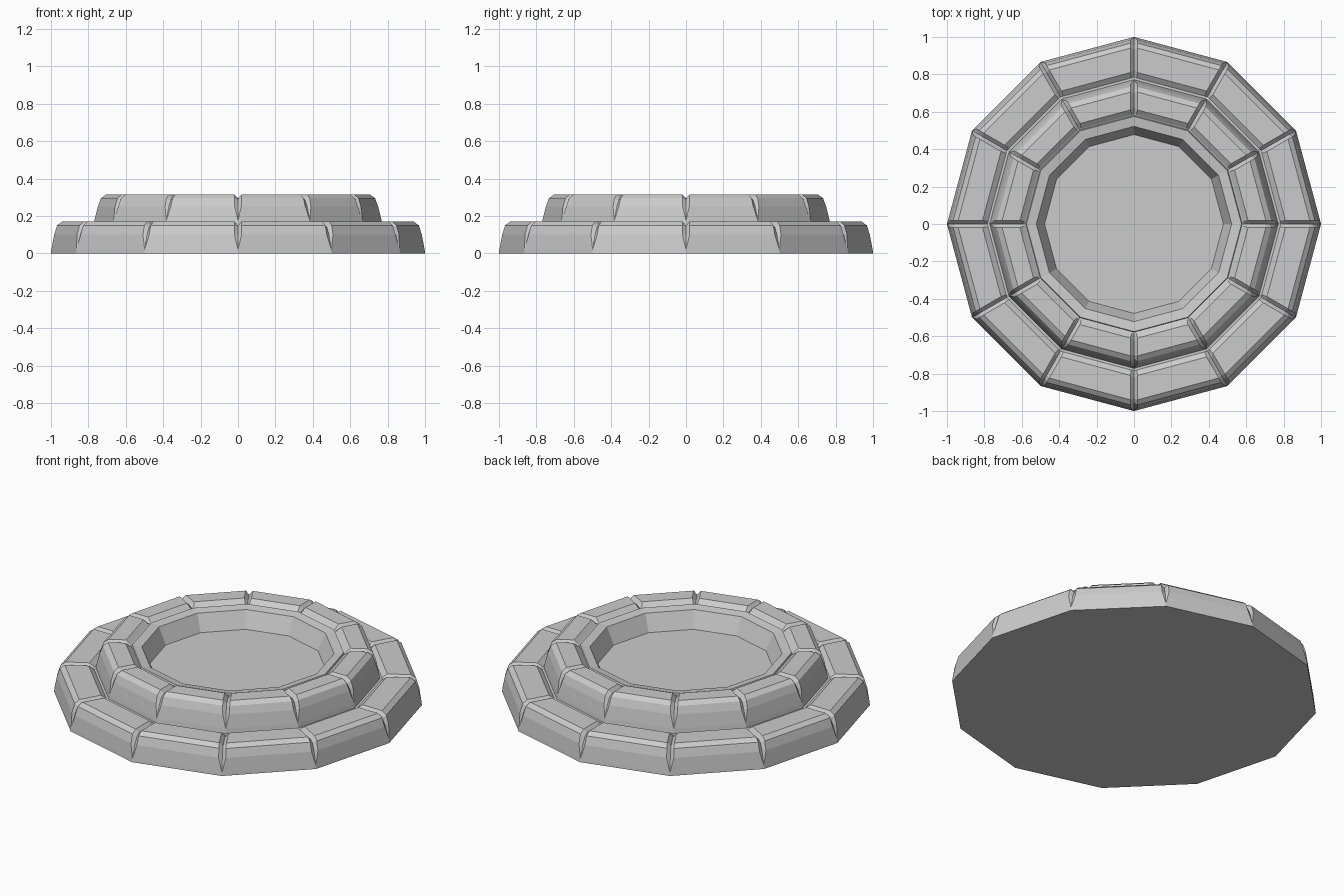
import bpy, bmesh
from math import sin, cos, pi
from mathutils import Vector

if "Cube" in bpy.data.objects:
    bpy.data.objects.remove(bpy.data.objects["Cube"])

N = 12


def corner(i):
    a = 2 * pi * i / N
    return Vector((cos(a), sin(a), 0))


def loft(name, stations, cap_first=False, cap_last=False):
    """Join closed-around stations (equal-length point lists) into one mesh."""
    bm = bmesh.new()
    cols = [[bm.verts.new(p) for p in s] for s in stations]
    for a, b in zip(cols, cols[1:] + cols[:1]):
        for j in range(len(a) - 1):
            bm.faces.new((a[j], b[j], b[j + 1], a[j + 1]))
    if cap_first:
        bm.faces.new([c[0] for c in reversed(cols)])
    if cap_last:
        bm.faces.new([c[-1] for c in cols])
    bmesh.ops.remove_doubles(bm, verts=bm.verts, dist=1e-5)
    bmesh.ops.dissolve_degenerate(bm, dist=1e-5, edges=bm.edges)
    me = bpy.data.meshes.new(name)
    bm.to_mesh(me)
    bm.free()
    ob = bpy.data.objects.new(name, me)
    bpy.context.collection.objects.link(ob)
    return ob


def stone_ring(name, profile, cap):
    """Profile rows: radius, height, joint half width, joint inset in r and z."""
    stations = []
    for i in range(N):
        d = corner(i)
        for side in (-1, 0, 1):
            along = (corner(i + side) - d).normalized() if side else Vector()
            pts = []
            for r, z, w, dr, dz in profile:
                if side:
                    pts.append(d * r + along * w + Vector((0, 0, z)))
                else:
                    pts.append(d * (r - dr) + Vector((0, 0, z - dz)))
            stations.append(pts)
    return loft(name, stations, cap_first=cap)


# lower course of stones, closed underneath
stone_ring("lower_stone_ring", [
    (1.00, 0.00, 0, 0, 0),
    (0.998, 0.02, 0, 0, 0),
    (0.988, 0.10, 0.02, 0.015, 0),
    (0.972, 0.15, 0.02, 0.02, 0.012),
    (0.945, 0.17, 0.02, 0.01, 0.022),
    (0.815, 0.17, 0.02, -0.01, 0.022),
    (0.785, 0.148, 0.015, 0, 0.005),
    (0.76, 0.148, 0, 0, 0)], True)

# upper course of stones
stone_ring("upper_stone_ring", [
    (0.772, 0.145, 0, 0, 0),
    (0.768, 0.175, 0, 0, 0),
    (0.754, 0.25, 0.018, 0.014, 0),
    (0.738, 0.295, 0.02, 0.018, 0.012),
    (0.71, 0.315, 0.02, 0.01, 0.022),
    (0.615, 0.315, 0.02, -0.01, 0.022),
    (0.588, 0.293, 0.012, 0, 0.005),
    (0.575, 0.285, 0, 0, 0)], False)

# inner rim, sloping wall and floor of the basin
basin = [(0.585, 0.27), (0.575, 0.297), (0.522, 0.288), (0.478, 0.19)]
loft("basin", [[corner(i) * r + Vector((0, 0, z)) for r, z in basin]
               for i in range(N)], cap_last=True)
